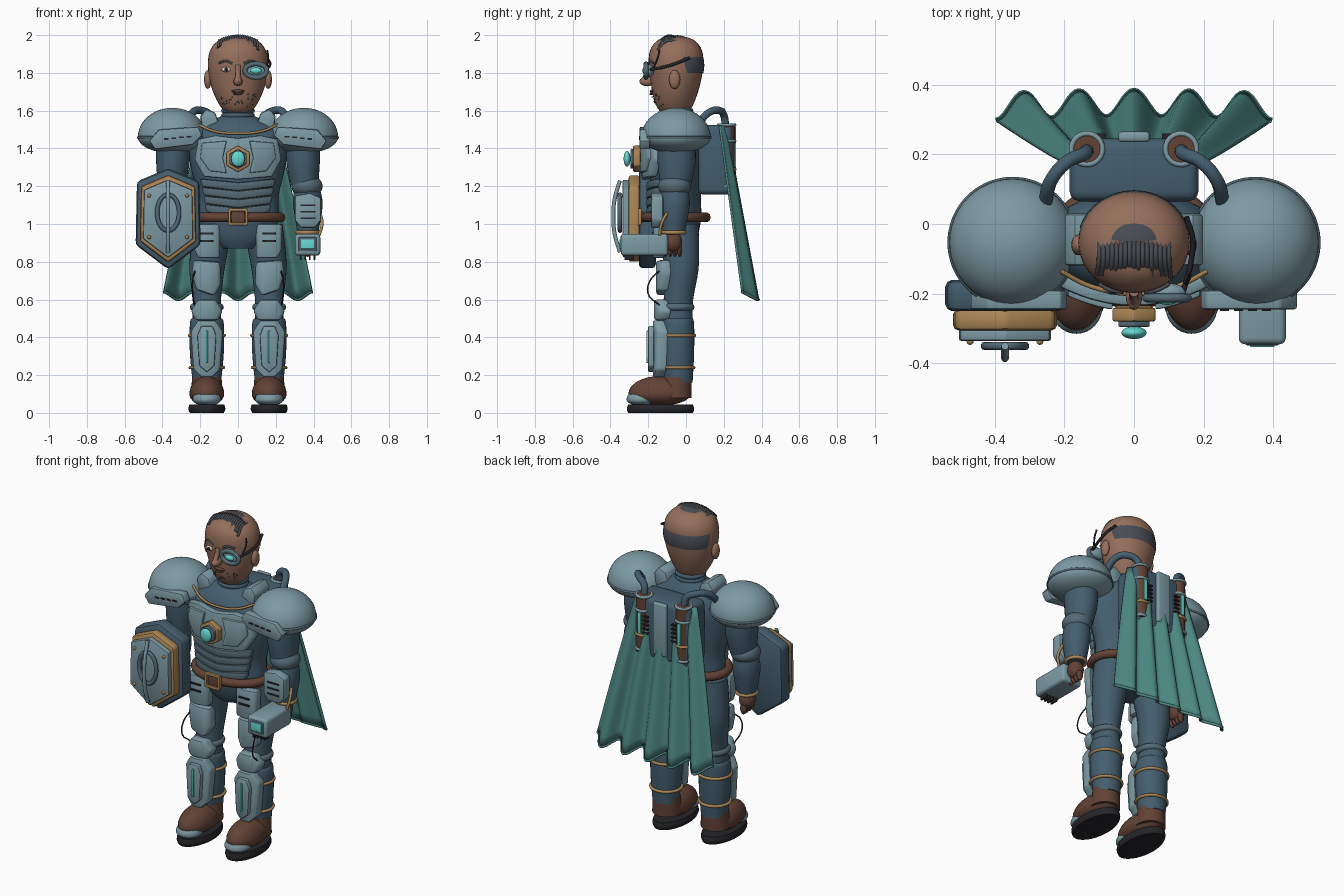
import bpy, bmesh, math, random
from mathutils import Matrix, Vector

if "Cube" in bpy.data.objects:
    bpy.data.objects.remove(bpy.data.objects["Cube"])

random.seed(4)

def mat(name, h):
    m = bpy.data.materials.new(name)
    c = [(int(h[i:i + 2], 16) / 255) ** 2.2 for i in (0, 2, 4)]
    m.diffuse_color = (*c, 1)
    m.use_nodes = True
    m.node_tree.nodes["Principled BSDF"].inputs["Base Color"].default_value = m.diffuse_color
    return m

SUIT, PALE, SKIN = mat("suit", "465E6E"), mat("armour", "7C99A3"), mat("skin", "946F5C")
LEATHER, BRONZE, GLOW = mat("leather", "624438"), mat("bronze", "AB8556"), mat("glow", "66D6D0")
CAPE, HAIR, STEEL, EYE = mat("cape", "4D8580"), mat("hair", "4A4E54"), mat("steel", "556A75"), mat("eye", "D8D4CC")
BLACK = mat("black", "2A2A2E")

def finish(name, bm, m, angle=35):
    bmesh.ops.recalc_face_normals(bm, faces=bm.faces)
    me = bpy.data.meshes.new(name)
    bm.to_mesh(me)
    bm.free()
    me.shade_smooth()
    me.set_sharp_from_angle(angle=math.radians(angle))
    me.materials.append(m)
    o = bpy.data.objects.new(name, me)
    bpy.context.collection.objects.link(o)
    return o

def ball(name, loc, r, m, low=1.0, seg=32):
    bm = bmesh.new()
    bmesh.ops.create_uvsphere(bm, u_segments=seg, v_segments=seg // 2, radius=1)
    for v in bm.verts:
        k = low if v.co.z < 0 else 1
        v.co = Vector((loc[0] + v.co.x * r[0], loc[1] + v.co.y * r[1], loc[2] + v.co.z * r[2] * k))
    return finish(name, bm, m)

def box(name, loc, size, m, bevel=0.01, rot=(0, 0, 0)):
    bm = bmesh.new()
    bmesh.ops.create_cube(bm, size=1, matrix=Matrix.Diagonal((*size, 1)))
    if bevel:
        bmesh.ops.bevel(bm, geom=bm.edges[:], offset=bevel, segments=3, profile=0.5, affect='EDGES')
    o = finish(name, bm, m)
    o.location, o.rotation_euler = loc, rot
    return o

def plate(name, pts, y0, y1, m, bevel=0.008, bend=0.0, cx=0.0):
    """Outline in x,z pushed from y0 to y1, optionally bent around the body."""
    bm = bmesh.new()
    f = bm.faces.new([bm.verts.new((x, y0, z)) for x, z in pts])
    r = bmesh.ops.extrude_face_region(bm, geom=[f])
    bmesh.ops.translate(bm, vec=(0, y1 - y0, 0), verts=[g for g in r['geom'] if isinstance(g, bmesh.types.BMVert)])
    bmesh.ops.recalc_face_normals(bm, faces=bm.faces)
    bmesh.ops.bevel(bm, geom=bm.edges[:], offset=bevel, segments=2, profile=0.5, affect='EDGES')
    if bend:
        lo, hi = min(p[0] for p in pts), max(p[0] for p in pts)
        for i in range(1, 12):
            bmesh.ops.bisect_plane(bm, geom=bm.verts[:] + bm.edges[:] + bm.faces[:],
                                   plane_co=(lo + (hi - lo) * i / 12, 0, 0), plane_no=(1, 0, 0))
        for v in bm.verts:
            v.co.y += bend * (v.co.x - cx) ** 2
    return finish(name, bm, m)

def loft(name, secs, m, n=32, sub=4):
    """Smooth skin through horizontal ellipses (x, y, z, rx, ry)."""
    S, out = [Vector(s) for s in secs], []
    for i in range(len(S) - 1):
        a, b, c, d = S[max(i - 1, 0)], S[i], S[i + 1], S[min(i + 2, len(S) - 1)]
        for k in range(sub):
            t = k / sub
            out.append(0.5 * (2 * b + (c - a) * t + (2 * a - 5 * b + 4 * c - d) * t * t + (3 * b - a - 3 * c + d) * t ** 3))
    out.append(S[-1])
    bm = bmesh.new()
    rings = [[bm.verts.new((s[0] + s[3] * math.cos(a), s[1] + s[4] * math.sin(a), s[2]))
              for a in [2 * math.pi * j / n for j in range(n)]] for s in out]
    for p, q in zip(rings, rings[1:]):
        for j in range(n):
            bm.faces.new((p[j], p[(j + 1) % n], q[(j + 1) % n], q[j]))
    bm.faces.new(rings[0])
    bm.faces.new(rings[-1])
    return finish(name, bm, m, 50)

def tube(name, pts, r, m, closed=False, poly=False):
    cu = bpy.data.curves.new(name, 'CURVE')
    cu.dimensions, cu.bevel_depth, cu.bevel_resolution, cu.use_fill_caps = '3D', r, 3, True
    cu.resolution_u = 6
    sp = cu.splines.new('POLY' if poly else 'BEZIER')
    P = sp.points if poly else sp.bezier_points
    P.add(len(pts) - 1)
    for p, co in zip(P, pts):
        p.co = (*co, 1) if poly else co
        if not poly:
            p.handle_left_type = p.handle_right_type = 'AUTO'
    sp.use_cyclic_u = closed
    cu.materials.append(m)
    o = bpy.data.objects.new(name, cu)
    bpy.context.collection.objects.link(o)
    return o

def ring(name, loc, a, b, r, m, up=True, n=16):
    """Elliptic hoop, lying flat (up) or facing the front."""
    pts = []
    for j in range(n):
        c, s = a * math.cos(2 * math.pi * j / n), b * math.sin(2 * math.pi * j / n)
        pts.append((loc[0] + c, loc[1] + (s if up else 0), loc[2] + (0 if up else s)))
    return tube(name, pts, r, m, closed=True)

def sym(half):
    return half + [(-x, z) for x, z in reversed(half) if abs(x) > 1e-4]

# torso, chest armour, belt
loft("torso", [(0, -.05, .87, .1, .08), (0, -.05, .93, .18, .11), (0, -.05, 1.03, .215, .13), (0, -.05, 1.15, .215, .13),
               (0, -.055, 1.3, .25, .145), (0, -.055, 1.42, .26, .15), (0, -.05, 1.51, .21, .125), (0, -.04, 1.57, .09, .08)], SUIT)
plate("chest_plate", sym([(0, 1.455), (.12, 1.47), (.21, 1.45), (.23, 1.34), (.18, 1.25), (0, 1.235)]), -.235, -.19, PALE, .01, 1.2)
for s in (-1, 1):
    plate("pectoral_plate", [(s * x, z) for x, z in [(.06, 1.44), (.19, 1.43), (.2, 1.35), (.15, 1.28), (.06, 1.27), (.08, 1.35)]],
          -.25, -.22, PALE, .006, 1.2)
    plate("collar_guard", [(s * .09, 1.5), (s * .19, 1.5), (s * .2, 1.57), (s * .17, 1.61), (s * .12, 1.59)], -.12, .03, PALE, .012)
tube("chest_trim", [(-.22, -.13, 1.53), (-.12, -.18, 1.49), (0, -.2, 1.48), (.12, -.18, 1.49), (.22, -.13, 1.53)], .007, BRONZE)
for i, z in enumerate((1.215, 1.17, 1.125, 1.08)):
    w = .2 - .008 * i
    plate("belly_band", sym([(0, z + .005), (w, z + .025), (w - .01, z - .018), (0, z - .04)]), -.21, -.17, STEEL, .009, 1.3)
hexa = lambda r, z: [(r * math.sin(math.pi * k / 3), z + r * math.cos(math.pi * k / 3)) for k in range(6)]
plate("core_mount", hexa(.072, 1.345), -.28, -.24, BRONZE)
plate("core_socket", hexa(.052, 1.345), -.295, -.275, STEEL, .004)
ball("core_gem", (0, -.312, 1.345), (.036, .018, .042), GLOW)
ring("belt_roll", (0, -.055, 1.035), .225, .16, .026, LEATHER, n=20)
for x, z, w, h in ((0, 1.075, .1, .016), (0, 1.0, .1, .016), (.045, 1.037, .016, .08), (-.045, 1.037, .016, .08)):
    box("buckle_bar", (x, -.245, z), (w, .02, h), BRONZE, .004)
box("buckle_core", (0, -.235, 1.037), (.07, .02, .06), LEATHER, .004)

# neck and head
for z in (1.55, 1.575, 1.6):
    ring("neck_ring", (0, -.045, z), .075, .07, .014, SUIT)
loft("neck", [(0, -.045, 1.52, .08, .075), (0, -.045, 1.63, .075, .07)], SUIT)
loft("head", [(0, -.055, 1.58, .035, .035), (0, -.06, 1.6, .075, .08), (0, -.06, 1.66, .115, .11), (0, -.055, 1.74, .145, .13), (0, -.053, 1.84, .16, .145),
              (0, -.053, 1.92, .147, .137), (0, -.053, 1.97, .105, .1), (0, -.053, 1.99, .05, .05), (0, -.053, 1.994, .003, .003)], SKIN)
bm = bmesh.new()
bmesh.ops.create_uvsphere(bm, u_segments=40, v_segments=24, radius=1)
for v in bm.verts:
    v.co = Vector((v.co.x * .163, -.053 + v.co.y * .15, 1.84 + v.co.z * .16))
for co, no in (((0, 0, 1.8), (0, 0, -1)), ((0, -.05, 2.0), (0, -1, -.28))):
    bmesh.ops.bisect_plane(bm, geom=bm.verts[:] + bm.edges[:] + bm.faces[:], plane_co=co, plane_no=no, clear_outer=True)
finish("hair_cap", bm, HAIR)
for i in range(17):
    x = -.1 + .2 * i / 16
    d = 2.5 * x * x
    tube("hair_lock", [(x, -.05, 1.99 - d), (x, -.1, 1.995 - d), (x * 1.05, -.14 - .012 * random.random(), 1.96 - d - .015 * random.random())], .007, HAIR)
for s in (-1, 1):
    ball("ear", (s * .16, -.06, 1.765), (.02, .03, .05), SKIN, seg=16)
    tube("brow", [(s * .03, -.195, 1.85), (s * .065, -.19, 1.863), (s * .1, -.172, 1.852)], .006, HAIR)
ball("nose", (0, -.205, 1.755), (.024, .042, .026), SKIN, seg=16)
tube("nose_bridge", [(0, -.195, 1.84), (0, -.205, 1.8), (0, -.225, 1.762)], .014, SKIN)
ball("eye", (-.062, -.186, 1.818), (.026, .012, .013), EYE, seg=16)
ball("iris", (-.062, -.197, 1.818), (.01, .006, .01), BLACK, seg=12)
for z, w in ((1.703, .035), (1.692, .026)):
    ball("lip", (0, -.178, z), (w, .014, .009), LEATHER, seg=16)
for z in (1.885, 1.905, 1.925):
    tube("brow_crease", [(-.05, -.183 + .3 * (z - 1.885), z), (0, -.193 + .3 * (z - 1.885), z), (.05, -.183 + .3 * (z - 1.885), z)], .003, LEATHER)
for i in range(26):
    a, z = random.uniform(-.9, .9), random.uniform(1.62, 1.69)
    r = .085 + (z - 1.61) * .6
    ball("stubble", (r * math.sin(a), -.06 - r * math.cos(a), z), (.004,) * 3, HAIR, seg=6)
# eyepiece with strap
ring("eyepiece_rim", (.095, -.212, 1.812), .058, .036, .013, STEEL, False)
ball("eyepiece_body", (.095, -.195, 1.812), (.055, .025, .033), PALE)
ball("eyepiece_lens", (.095, -.22, 1.812), (.03, .012, .016), GLOW, seg=16)
tube("eyepiece_strap", [(.14, -.2, 1.815), (.165, -.1, 1.835), (.168, -.04, 1.855), (.15, .02, 1.88)], .008, BLACK)
tube("eyepiece_aerial", [(.15, -.17, 1.83), (.16, -.15, 1.88), (.155, -.14, 1.92)], .005, BLACK)

for s in (-1, 1):
    # shoulders and arms
    ball("shoulder_dome", (s * .348, -.053, 1.46), (.182, .183, .155), PALE, .55, 48)
    ring("shoulder_rim", (s * .348, -.053, 1.458), .18, .181, .007, STEEL, n=24)
    plate("shoulder_plate", [(s * x, z) for x, z in [(.47, 1.44), (.42, 1.5), (.21, 1.515), (.19, 1.47), (.24, 1.42), (.44, 1.395)]], -.245, -.19, PALE)
    for k in range(4):
        box("shoulder_slot", (s * (.26 + .04 * k), -.246, 1.462 - .004 * k), (.026, .008, .008), BLACK, 0)
    loft("upper_arm", [(s * .345, -.05, 1.44, .09, .1), (s * .345, -.05, 1.32, .088, .1), (s * .352, -.055, 1.2, .072, .08)], SUIT)
    ball("elbow", (s * .365, -.06, 1.2), (.083, .088, .062), STEEL)
    loft("forearm", [(s * .365, -.06, 1.19, .068, .072), (s * .37, -.06, 1.1, .078, .08), (s * .37, -.065, .95, .055, .058)], SUIT)
    ring("wrist_band", (s * .37, -.065, .955), .056, .058, .01, BRONZE)
    ball("hand", (s * .368, -.07, .905), (.045, .05, .055), LEATHER)
    for k in range(4):
        ball("finger", (s * .368, -.108 + .025 * k, .86), (.022, .013, .035), LEATHER, seg=12)
    # legs
    X = s * .165
    loft("thigh", [(s * .135, -.035, 1.0, .1, .1), (s * .15, -.03, .88, .1, .1), (X, -.025, .75, .092, .09), (X, -.04, .6, .075, .078), (X, -.045, .5, .075, .08)], SUIT)
    loft("calf", [(X, -.045, .5, .08, .08), (X, -.045, .47, .09, .088), (X, -.045, .32, .09, .088), (X, -.04, .16, .075, .075)], SUIT)
    ring("knee_roll", (X, -.045, .56), .07, .07, .02, STEEL)
    for z, r in ((.41, .092), (.24, .088)):
        ring("calf_band", (X, -.045, z), r, r - .002, .009, BRONZE)
    P = lambda pts: [(X + s * x, z) for x, z in pts]
    plate("thigh_plate", P([(-.07, 1.0), (.07, 1.0), (.065, .86), (.045, .82), (-.07, .82)]), -.175, -.12, PALE, .012, 4, X)
    for k in range(2):
        box("thigh_vent", (X, -.177, .95 - .04 * k), (.07, .008, .01), BLACK, 0)
    plate("lower_thigh_plate", P([(-.07, .8), (.07, .81), (.08, .74), (.055, .65), (-.04, .62), (-.075, .68)]), -.16, -.1, PALE, .014, 4, X)
    plate("knee_cap", P([(-.045, .6), (.045, .6), (.085, .54), (.06, .49), (-.06, .49), (-.085, .54)]), -.17, -.1, PALE, .015, 4, X)
    tube("knee_cable", [(X + s * .06, -.13, .76), (X + s * .075, -.19, .7), (X + s * .075, -.2, .63), (X + s * .065, -.14, .57)], .004, BLACK)
    plate("shin_guard", P([(-.045, .49), (.045, .49), (.085, .43), (.07, .23), (.03, .19), (-.03, .19), (-.07, .23), (-.085, .43)]), -.175, -.115, PALE, .01, 3, X)
    plate("shin_ridge", P([(-.03, .46), (.03, .46), (.05, .41), (.04, .25), (0, .215), (-.04, .25), (-.05, .41)]), -.2, -.17, PALE, .006)
    box("shin_light", (X, -.203, .35), (.01, .012, .17), GLOW, .002)
    # boots
    loft("sole", [(X, -.135, 0, .09, .172), (X, -.135, .02, .098, .178), (X, -.135, .045, .092, .172)], BLACK)
    ball("boot", (X, -.14, .1), (.092, .165, .095), LEATHER, .65)
    loft("ankle", [(X, -.055, .08, .085, .085), (X, -.045, .19, .078, .075)], LEATHER)
    ball("toe_cap", (X, -.235, .07), (.075, .08, .055), PALE, .6)
    # backpack canisters, lights, hoses
    loft("canister", [(s * .135, .215, 1.19, .044, .044), (s * .135, .215, 1.53, .044, .044)], LEATHER, 24, 1)
    for z in (1.2, 1.29, 1.44, 1.525):
        ring("canister_ring", (s * .135, .215, z), .044, .044, .008, PALE if z != 1.29 else BRONZE)
    box("canister_light", (s * .135, .26, 1.365), (.022, .012, .13), GLOW, .003)
    for k in range(5):
        box("canister_fin", (s * .098, .245, 1.31 + .025 * k), (.035, .03, .009), BLACK, 0)
    tube("hose", [(s * .135, .21, 1.52), (s * .145, .2, 1.575), (s * .19, .18, 1.6), (s * .235, .13, 1.595), (s * .255, .06, 1.53)], .02, SUIT)

# backpack body
box("backpack", (0, .155, 1.34), (.37, .18, .37), SUIT, .03)
box("backpack_spine", (0, .25, 1.36), (.09, .03, .32), PALE, .01)

# cape with five folds
bm = bmesh.new()
NU, NV, grid = 80, 16, []
for j in range(NV + 1):
    v = j / NV
    grid.append([])
    for i in range(NU + 1):
        u = 2 * i / NU - 1
        f = math.cos(5 * math.pi * u)
        grid[j].append(bm.verts.new((u * (.2 + .195 * v ** .9), .2 + .145 * v + (.012 + .026 * v) * f - .01 * u * u,
                                     1.52 - v * (.9 + .02 * f))))
for j in range(NV):
    for i in range(NU):
        bm.faces.new((grid[j][i], grid[j][i + 1], grid[j + 1][i + 1], grid[j + 1][i]))
hem = [v.co.copy() for v in grid[NV]]
cape = finish("cape", bm, CAPE, 80)
sol = cape.modifiers.new("thickness", 'SOLIDIFY')
sol.thickness, sol.offset = .01, 0
tube("cape_hem", hem, .008, CAPE, poly=True)

# shield on the right arm
SX, SZ = -.37, 1.03
def outline(k):
    return [(SX + x * k, SZ + z * k) for x, z in [(0, .265), (.165, .195), (.172, -.14), (0, -.27), (-.172, -.14), (-.165, .195)]]
plate("shield_back", outline(1), -.25, -.16, SUIT, .02)
plate("shield_rim", outline(.87), -.305, -.245, BRONZE, .015)
plate("shield_face", outline(.77), -.335, -.3, PALE, .006)
ring("shield_ring", (SX, -.35, 1.06), .058, .095, .012, STEEL, False)
tube("shield_bar", [(SX, -.35, .85), (SX, -.378, .95), (SX, -.385, 1.04), (SX, -.378, 1.13), (SX, -.35, 1.23)], .011, PALE)
for x, z in ((-.1, .12), (.1, .12), (-.1, -.1), (.1, -.1)):
    ball("shield_rivet", (SX + x, -.337, SZ + z), (.01,) * 3, BRONZE, seg=12)

# gauntlet and wrist device on the left arm
plate("gauntlet_plate", [(.3, 1.15), (.38, 1.165), (.44, 1.14), (.44, 1.02), (.41, .98), (.33, .98), (.3, 1.02)], -.185, -.12, PALE, .012)
for k in range(3):
    box("gauntlet_slot", (.37, -.187, 1.1 - .035 * k), (.08, .008, .008), BLACK, 0)
box("device", (.368, -.22, .89), (.135, .25, .115), PALE, .018)
box("device_frame", (.368, -.342, .893), (.095, .012, .075), STEEL, .004)
box("device_screen", (.368, -.348, .893), (.07, .01, .05), GLOW, .003)
for k in range(4):
    box("device_prong", (.332 + .024 * k, -.3, .825), (.01, .05, .03), BLACK, .002)
tube("device_cable", [(.43, -.14, .94), (.445, -.13, 1.0), (.435, -.1, 1.06)], .008, BRONZE)
